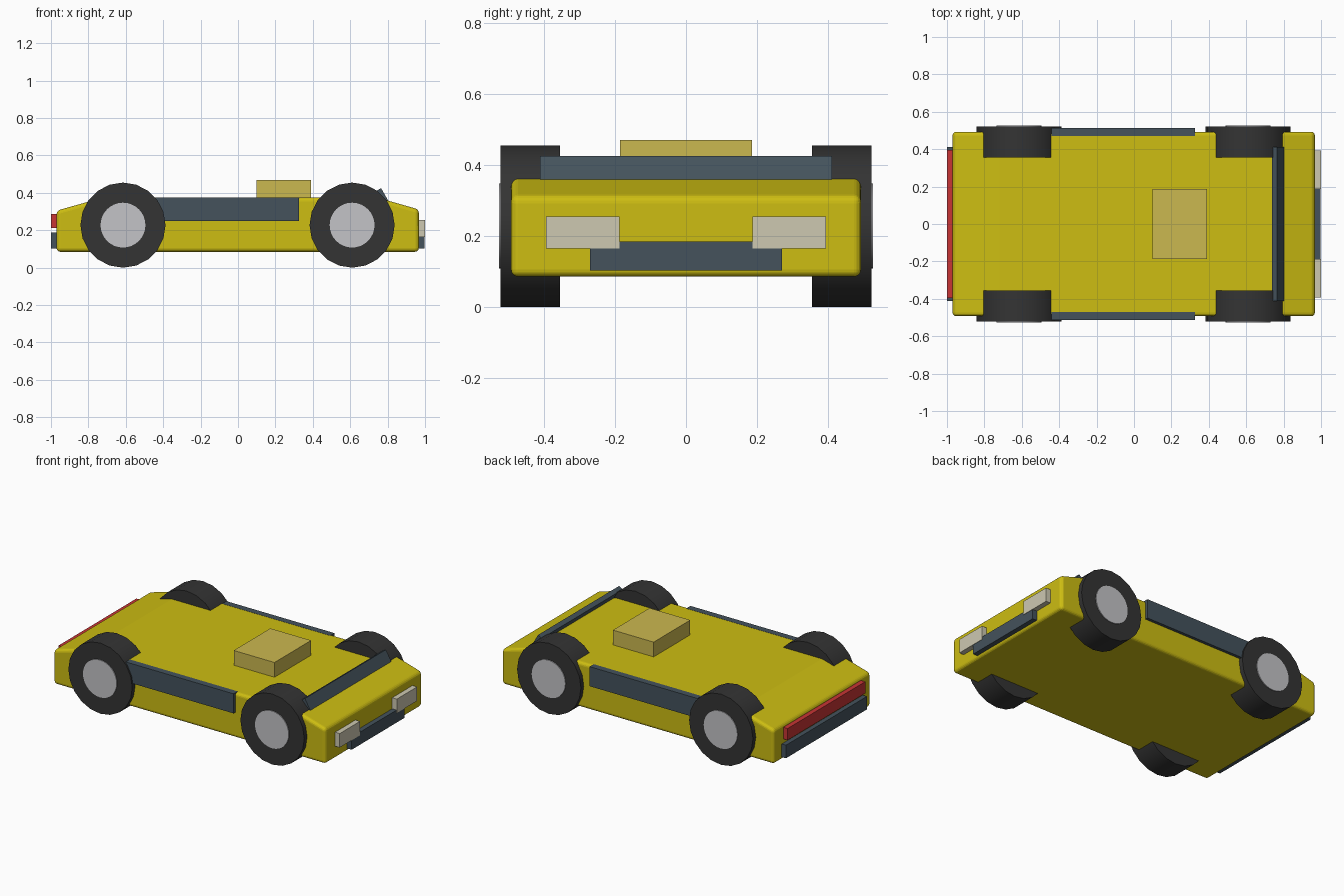
import bpy, bmesh, math

cube = bpy.data.objects.get("Cube")
if cube:
    bpy.data.objects.remove(cube, do_unlink=True)


def material(name, rgb):
    m = bpy.data.materials.new(name)
    m.use_nodes = True
    m.diffuse_color = (*rgb, 1)
    m.node_tree.nodes["Principled BSDF"].inputs["Base Color"].default_value = (*rgb, 1)
    return m


yellow = material("yellow paint", (0.61, 0.51, 0.006))
tan = material("tan roof", (0.6, 0.48, 0.08))
slate = material("slate glass", (0.058, 0.085, 0.107))
rubber = material("black rubber", (0.034, 0.034, 0.034))
silver = material("silver hub", (0.55, 0.55, 0.57))
cream = material("cream lamp", (0.61, 0.58, 0.44))
red = material("red lamp", (0.58, 0.035, 0.035))


def extrude_profile(name, points, half_width, mat):
    """Side profile in x and z, extruded evenly across y."""
    bm = bmesh.new()
    face = bm.faces.new([bm.verts.new((x, -half_width, z)) for x, z in points])
    moved = bmesh.ops.extrude_face_region(bm, geom=[face])["geom"]
    verts = [g for g in moved if isinstance(g, bmesh.types.BMVert)]
    bmesh.ops.translate(bm, verts=verts, vec=(0, 2 * half_width, 0))
    bmesh.ops.recalc_face_normals(bm, faces=bm.faces)
    mesh = bpy.data.meshes.new(name)
    bm.to_mesh(mesh)
    bm.free()
    mesh.materials.append(mat)
    obj = bpy.data.objects.new(name, mesh)
    bpy.context.collection.objects.link(obj)
    return obj


def box(name, x, y, z, mat):
    """Box between the given (low, high) ranges."""
    bpy.ops.mesh.primitive_cube_add(size=1, location=[sum(r) / 2 for r in (x, y, z)])
    obj = bpy.context.object
    obj.name = name
    obj.scale = [r[1] - r[0] for r in (x, y, z)]
    bpy.ops.object.transform_apply(location=False, scale=True)
    obj.data.materials.append(mat)
    return obj


def disc(name, x, y, radius, sides, mat):
    """Cylinder along y, between the y values, at axle height."""
    bpy.ops.mesh.primitive_cylinder_add(
        vertices=sides, radius=radius, depth=abs(y[1] - y[0]),
        location=(x, sum(y) / 2, 0.2275), rotation=(math.pi / 2, 0, 0))
    obj = bpy.context.object
    obj.name = name
    obj.data.materials.append(mat)
    bpy.ops.object.shade_smooth_by_angle(angle=math.radians(30))


# Wedge body with rounded edges
body = extrude_profile("body", [(-0.97, 0.085), (0.967, 0.085), (0.967, 0.311),
                                (0.745, 0.375), (-0.72, 0.375), (-0.97, 0.305)],
                       0.493, yellow)
bevel = body.modifiers.new("rounded edges", "BEVEL")
bevel.width = 0.02
bevel.segments = 4
bevel.limit_method = "ANGLE"
bevel.angle_limit = math.radians(30)

# Leaning windscreen and roof block
extrude_profile("windscreen", [(0.765, 0.425), (0.825, 0.32), (0.80, 0.305),
                               (0.739, 0.41)], 0.412, slate)
box("roof_block", (0.1, 0.39), (-0.186, 0.186), (0.36, 0.47), tan)

# Front and rear fittings
box("front_grille", (0.95, 0.998), (-0.27, 0.27), (0.103, 0.184), slate)
box("rear_bumper", (-1, -0.95), (-0.412, 0.412), (0.103, 0.187), slate)
box("tail_light", (-1, -0.95), (-0.395, 0.395), (0.213, 0.288), red)

# Paired parts on both sides
for side, s in (("left", 1), ("right", -1)):
    box(side + "_window", (-0.44, 0.327), sorted((s * 0.47, s * 0.512)),
        (0.25, 0.376), slate)
    box(side + "_headlight", (0.95, 1), sorted((s * 0.187, s * 0.394)),
        (0.165, 0.255), cream)
    for end, x in (("front", 0.61), ("rear", -0.615)):
        disc(f"{end}_{side}_tyre", x, (s * 0.355, s * 0.522), 0.2275, 20, rubber)
        disc(f"{end}_{side}_hub", x, (s * 0.5, s * 0.527), 0.12, 32, silver)
